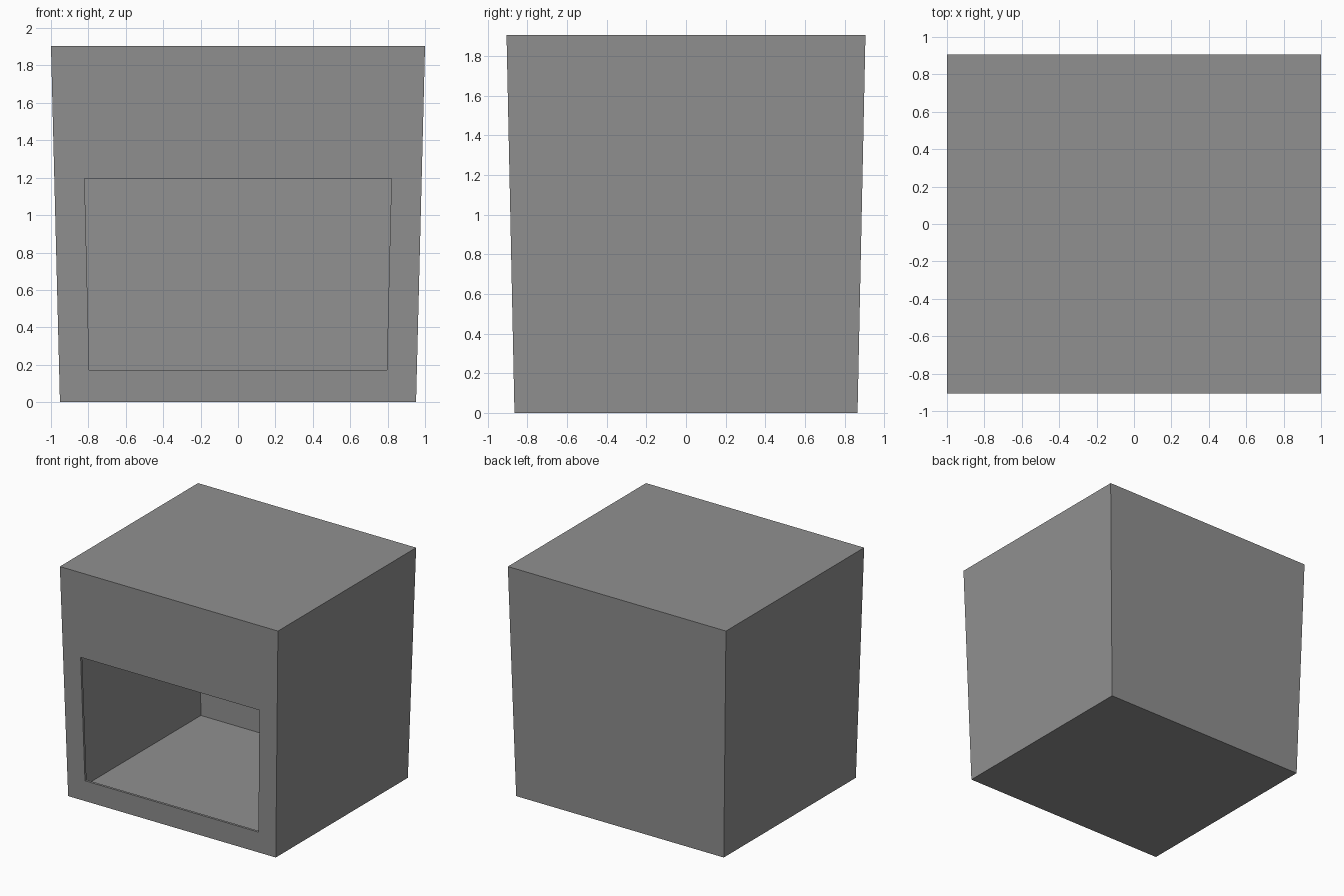
import bpy
import bmesh

cube = bpy.data.objects.get("Cube")
if cube:
    bpy.data.objects.remove(cube, do_unlink=True)

HEIGHT = 1.905
WALL = 0.02

grey = bpy.data.materials.new("plain grey")
grey.use_nodes = True
colour = (0.28, 0.28, 0.28, 1)
grey.diffuse_color = colour
grey.node_tree.nodes["Principled BSDF"].inputs["Base Color"].default_value = colour


def half_size(z):
    """Half width and half depth of the tapered box at a height."""
    t = z / HEIGHT
    return 0.952 + 0.048 * t, 0.865 + 0.04 * t


def tapered_box(name, z0, z1, inset=0.0):
    bm = bmesh.new()
    bmesh.ops.create_cube(bm, size=2)
    for v in bm.verts:
        z = z1 if v.co.z > 0 else z0
        hx, hy = half_size(z)
        v.co = (v.co.x * (hx - inset), v.co.y * (hy - inset), z)
    mesh = bpy.data.meshes.new(name)
    bm.to_mesh(mesh)
    bm.free()
    mesh.materials.append(grey)
    obj = bpy.data.objects.new(name, mesh)
    bpy.context.collection.objects.link(obj)
    return obj


def cut(target, cutter):
    cutter.hide_render = True
    cutter.hide_set(True)
    cutter.display_type = 'WIRE'
    mod = target.modifiers.new(cutter.name, 'BOOLEAN')
    mod.operation = 'DIFFERENCE'
    mod.solver = 'EXACT'
    mod.object = cutter


# Outer shell, hollowed to thin walls
shell = tapered_box("bin_shell", 0, HEIGHT)
cavity = tapered_box("cavity_cutter", WALL, HEIGHT - WALL, WALL)
cut(shell, cavity)

# Front opening, with sides that follow the taper
opening = tapered_box("opening_cutter", 0.17, 1.195)
for v in opening.data.vertices:
    v.co.x *= 0.795 / 0.956 if v.co.z < 0.5 else 0.82 / 0.982
    v.co.y = -1.1 if v.co.y < 0 else -0.7
cut(shell, opening)
